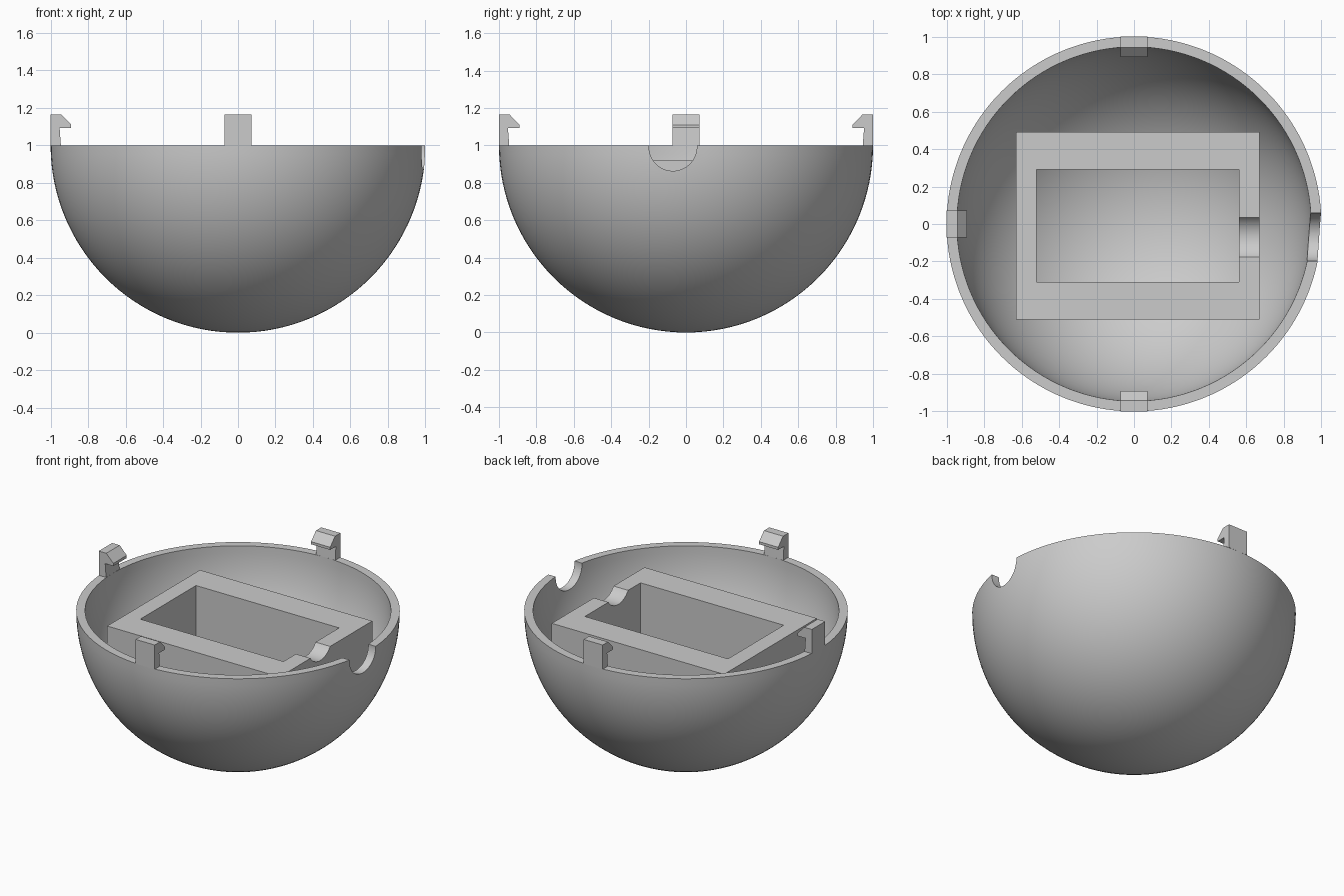
import bpy, bmesh, math
from mathutils import Matrix, Vector

if "Cube" in bpy.data.objects:
    bpy.data.objects.remove(bpy.data.objects["Cube"], do_unlink=True)

grey = bpy.data.materials.new("plain grey")
grey.use_nodes = True
grey.diffuse_color = (0.6, 0.6, 0.6, 1)
grey.node_tree.nodes["Principled BSDF"].inputs["Base Color"].default_value = grey.diffuse_color

RIM = 1.0       # rim height, also the outer radius
INNER = 0.945   # inner radius of the bowl


def make(name, bm):
    """Turn a bmesh into a grey object."""
    bmesh.ops.recalc_face_normals(bm, faces=bm.faces)
    mesh = bpy.data.meshes.new(name)
    bm.to_mesh(mesh)
    bm.free()
    mesh.materials.append(grey)
    obj = bpy.data.objects.new(name, mesh)
    bpy.context.collection.objects.link(obj)
    return obj


def box(name, low, high):
    bm = bmesh.new()
    bmesh.ops.create_cube(bm, size=1)
    low, high = Vector(low), Vector(high)
    for v in bm.verts:
        v.co = (low + high) / 2 + v.co * (high - low)
    return make(name, bm)


def activate(obj):
    bpy.ops.object.select_all(action='DESELECT')
    obj.select_set(True)
    bpy.context.view_layer.objects.active = obj


def boolean(obj, other, operation):
    activate(obj)
    mod = obj.modifiers.new("cut", 'BOOLEAN')
    mod.operation, mod.object, mod.solver = operation, other, 'EXACT'
    bpy.ops.object.modifier_apply(modifier=mod.name)


def smooth(obj):
    activate(obj)
    bpy.ops.object.shade_smooth_by_angle(angle=math.radians(30))


# Hollow bowl: outer and inner arcs turned about the vertical axis
bm = bmesh.new()
steps = 32
arc = [math.pi / 2 * i / steps for i in range(steps + 1)]
path = [(math.sin(a), RIM - math.cos(a)) for a in arc]
path += [(INNER * math.sin(a), RIM - INNER * math.cos(a)) for a in reversed(arc)]
verts = [bm.verts.new((r, 0, z)) for r, z in path]
edges = [bm.edges.new(pair) for pair in zip(verts, verts[1:])]
bmesh.ops.spin(bm, geom=verts + edges, cent=(0, 0, 0), axis=(0, 0, 1),
               angle=math.tau, steps=128, use_duplicate=False)
bmesh.ops.remove_doubles(bm, verts=bm.verts, dist=1e-4)
bowl = make("bowl", bm)

# Rectangular frame with an open pocket, trimmed to end inside the bowl wall
frame = box("inner_frame", (-0.63, -0.51, 0), (0.67, 0.49, 0.92))
pocket = box("pocket_cutter", (-0.52, -0.31, -0.5), (0.56, 0.29, 1.5))
bm = bmesh.new()
bmesh.ops.create_uvsphere(bm, u_segments=96, v_segments=48, radius=0.965,
                          matrix=Matrix.Translation((0, 0, RIM)))
trim = make("trim_ball", bm)
boolean(frame, pocket, 'DIFFERENCE')
boolean(frame, trim, 'INTERSECT')

# Round cable channel through the rim and one frame wall
bm = bmesh.new()
bmesh.ops.create_cone(bm, cap_ends=True, segments=64, radius1=0.128, radius2=0.128, depth=0.7,
                      matrix=Matrix.Translation((0.86, -0.07, 0.992))
                      @ Matrix.Rotation(math.pi / 2, 4, 'Y'))
channel = make("channel_cutter", bm)
boolean(bowl, channel, 'DIFFERENCE')
boolean(frame, channel, 'DIFFERENCE')
for cutter in (pocket, trim, channel):
    bpy.data.objects.remove(cutter, do_unlink=True)
smooth(bowl)
smooth(frame)

# Three hooked snap clips standing on the rim
hook = [(1.0, 1.0), (1.0, 1.165), (0.943, 1.165), (0.89, 1.11),
        (0.89, 1.092), (0.952, 1.092), (0.945, 1.0)]
for name, angle in (("back_clip", 90), ("right_clip", 180), ("front_clip", 270)):
    bm = bmesh.new()
    face = bm.faces.new([bm.verts.new((r, -0.072, z)) for r, z in hook])
    new = bmesh.ops.extrude_face_region(bm, geom=[face])["geom"]
    bmesh.ops.translate(bm, vec=(0, 0.144, 0),
                        verts=[g for g in new if isinstance(g, bmesh.types.BMVert)])
    bm.transform(Matrix.Rotation(math.radians(angle), 4, 'Z'))
    make(name, bm)
